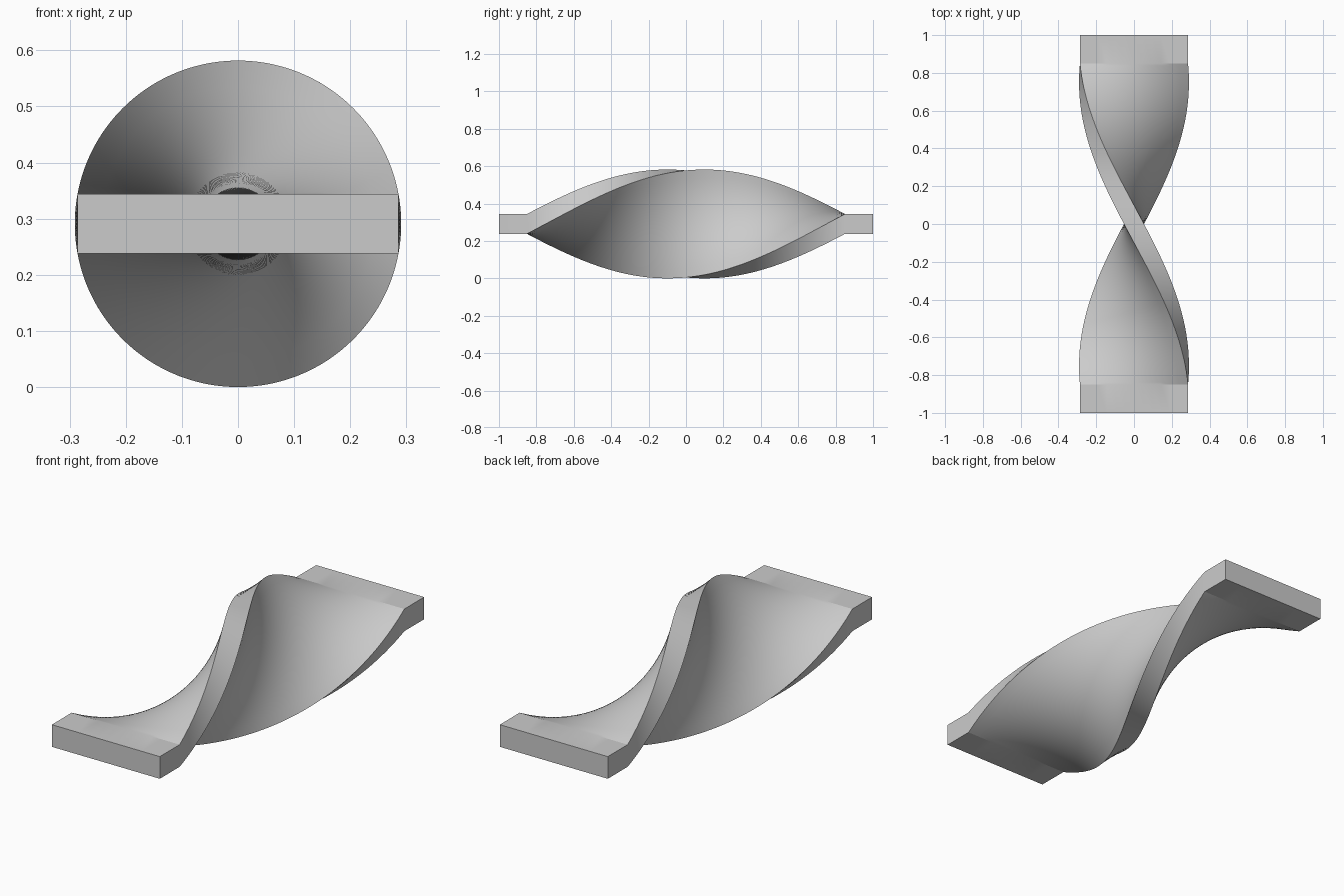
import bpy, bmesh, math

if "Cube" in bpy.data.objects:
    bpy.data.objects.remove(bpy.data.objects["Cube"])

HALF_W, HALF_T = 0.286, 0.053      # bar cross-section
RADIUS = math.hypot(HALF_W, HALF_T)
TWIST_END = 0.85                   # flat ends run from here to y = +-1
STEPS, ACROSS = 140, 12

# Rectangular profile, subdivided along the wide sides
xs = [HALF_W * (2 * i / ACROSS - 1) for i in range(ACROSS + 1)]
profile = [(x, -HALF_T) for x in xs] + [(x, HALF_T) for x in reversed(xs)]

# Stations along the bar: flat end, half-turn twist, flat end
ys = [-1.0] + [TWIST_END * (2 * i / STEPS - 1) for i in range(STEPS + 1)] + [1.0]

bm = bmesh.new()
rings = []
for y in ys:
    t = min(max((y + TWIST_END) / (2 * TWIST_END), 0), 1) * math.pi
    c, s = math.cos(t), math.sin(t)
    rings.append([bm.verts.new((x * c - z * s, y, RADIUS + x * s + z * c))
                  for x, z in profile])

# Skin between the rings, then close both ends
n = len(profile)
for a, b in zip(rings, rings[1:]):
    for i in range(n):
        j = (i + 1) % n
        bm.faces.new((a[i], a[j], b[j], b[i]))
bm.faces.new(rings[0])
bm.faces.new(rings[-1])
bmesh.ops.recalc_face_normals(bm, faces=bm.faces)

mesh = bpy.data.meshes.new("twisted_bar")
bm.to_mesh(mesh)
bm.free()
bar = bpy.data.objects.new("twisted_bar", mesh)
bpy.context.collection.objects.link(bar)

# Smooth along the twist, crisp corners and end creases
bpy.context.view_layer.objects.active = bar
bar.select_set(True)
bpy.ops.object.shade_smooth_by_angle(angle=math.radians(15))
